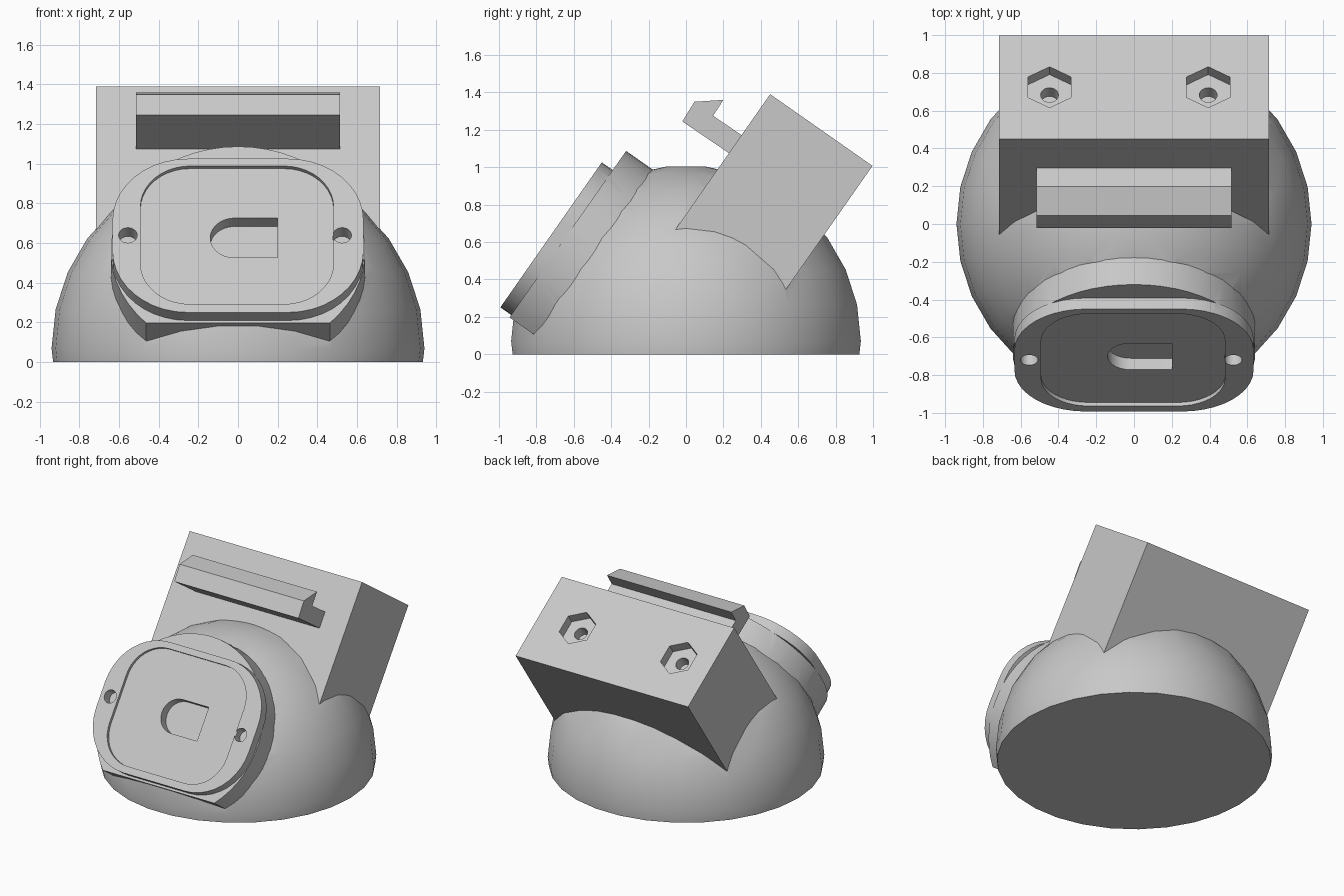
import bpy, bmesh, math
from mathutils import Matrix

if "Cube" in bpy.data.objects:
    bpy.data.objects.remove(bpy.data.objects["Cube"])

grey = bpy.data.materials.new("light_grey")
grey.diffuse_color = (0.58, 0.58, 0.58, 1)
grey.use_nodes = True
grey.node_tree.nodes["Principled BSDF"].inputs["Base Color"].default_value = grey.diffuse_color

# Frames: face plate (x, up the slope, outward), block top (x, back, up the slope), side profile
FACE = Matrix.Rotation(math.radians(55), 4, 'X')
TOP = Matrix.Rotation(math.radians(-35), 4, 'X')
SIDE = Matrix(((0, 0, 1, 0), (1, 0, 0, 0), (0, 1, 0, 0), (0, 0, 0, 1)))


def finish(name, bm):
    bmesh.ops.recalc_face_normals(bm, faces=bm.faces)
    mesh = bpy.data.meshes.new(name)
    bm.to_mesh(mesh)
    bm.free()
    mesh.materials.append(grey)
    ob = bpy.data.objects.new(name, mesh)
    bpy.context.collection.objects.link(ob)
    return ob


def prism(name, outline, low, high, frame):
    bm = bmesh.new()
    rings = [[bm.verts.new(frame @ Matrix.Translation((a, b, c)).translation)
              for a, b in outline] for c in (low, high)]
    n = len(outline)
    for i in range(n):
        j = (i + 1) % n
        bm.faces.new((rings[0][i], rings[0][j], rings[1][j], rings[1][i]))
    bm.faces.new(rings[0])
    bm.faces.new(rings[1])
    return finish(name, bm)


def arc(cx, cy, r, start, end, n):
    return [(cx + r * math.cos(math.radians(start + (end - start) * i / n)),
             cy + r * math.sin(math.radians(start + (end - start) * i / n)))
            for i in range(n + 1)]


def circle(cx, cy, r, n=30, start=0):
    return arc(cx, cy, r, start, start + 360, n)[:-1]


def rounded(cx, cy, hx, hy, r, n=10):
    pts = []
    for k, (sx, sy) in enumerate(((1, 1), (-1, 1), (-1, -1), (1, -1))):
        pts += arc(cx + sx * (hx - r), cy + sy * (hy - r), r, 90 * k, 90 * k + 90, n)
    return pts


def box(x0, x1, y0, y1):
    return [(x0, y0), (x1, y0), (x1, y1), (x0, y1)]


def combine(body, other, operation):
    mod = body.modifiers.new("combine", 'BOOLEAN')
    mod.operation = operation
    mod.solver = 'EXACT'
    mod.object = other
    bpy.context.view_layer.objects.active = body
    bpy.ops.object.modifier_apply(modifier=mod.name)
    bpy.data.objects.remove(other)


# Dome: low-poly ball with a flat cap, sliced level with the ground
R, CZ, SEG = 0.94, 0.07, 30
levels = [(0.932, 0.0)] + [(R * math.cos(math.radians(12 * i)),
                            CZ + R * math.sin(math.radians(12 * i))) for i in range(8)]
bm = bmesh.new()
rings = [[bm.verts.new((x, y, z)) for x, y in circle(0, 0, r, SEG)] for r, z in levels]
for lower, upper in zip(rings, rings[1:]):
    for i in range(SEG):
        j = (i + 1) % SEG
        bm.faces.new((lower[i], lower[j], upper[j], upper[i]))
bm.faces.new(rings[0])
bm.faces.new(rings[-1])
body = finish("dome_mount", bm)

# Tilted rear block
combine(body, prism("block", box(-0.715, 0.715, 0.40, 1.397), -0.239, 0.429, FACE), 'UNION')

# Hooked rail on the block front
hook = [(-0.02, 1.245), (0.045, 1.35), (0.20, 1.36), (0.145, 1.275), (0.30, 1.17),
        (0.38, 1.115), (0.31, 1.02), (0.23, 1.075)]
combine(body, prism("hook", hook, -0.515, 0.515, SIDE), 'UNION')

# Round collar with a flat lower edge
a = math.degrees(math.asin(0.445 / 0.642))
collar = arc(0, 0.065, 0.642, -a, 180 + a, 40)
combine(body, prism("collar", collar, 0.60, 0.886, FACE), 'UNION')

# Rounded face plate with a shallow recess
combine(body, prism("face_plate", rounded(0, 0.109, 0.633, 0.473, 0.38), 0.884, 0.957, FACE), 'UNION')
combine(body, prism("recess", rounded(-0.005, 0.112, 0.487, 0.425, 0.25), 0.934, 1.1, FACE), 'DIFFERENCE')

# Slot with one round end, and two screw holes
slot = arc(-0.018, 0.111, 0.122, 90, 270, 14) + [(0.2, -0.011), (0.2, 0.233)]
combine(body, prism("slot", slot, 0.86, 1.1, FACE), 'DIFFERENCE')
for x in (-0.555, 0.525):
    combine(body, prism("screw_hole", circle(x, 0.111, 0.047, 20), 0.88, 1.1, FACE), 'DIFFERENCE')

# Hexagonal nut pockets with bolt holes on the block top
for x in (-0.447, 0.393):
    combine(body, prism("nut_pocket", circle(x, -0.094, 0.132, 6, 30), 1.325, 1.6, TOP), 'DIFFERENCE')
    combine(body, prism("bolt_hole", circle(x, -0.094, 0.047, 20), 1.245, 1.5, TOP), 'DIFFERENCE')

bpy.ops.object.select_all(action='DESELECT')
body.select_set(True)
bpy.context.view_layer.objects.active = body
bpy.ops.object.shade_smooth_by_angle(angle=math.radians(28))
